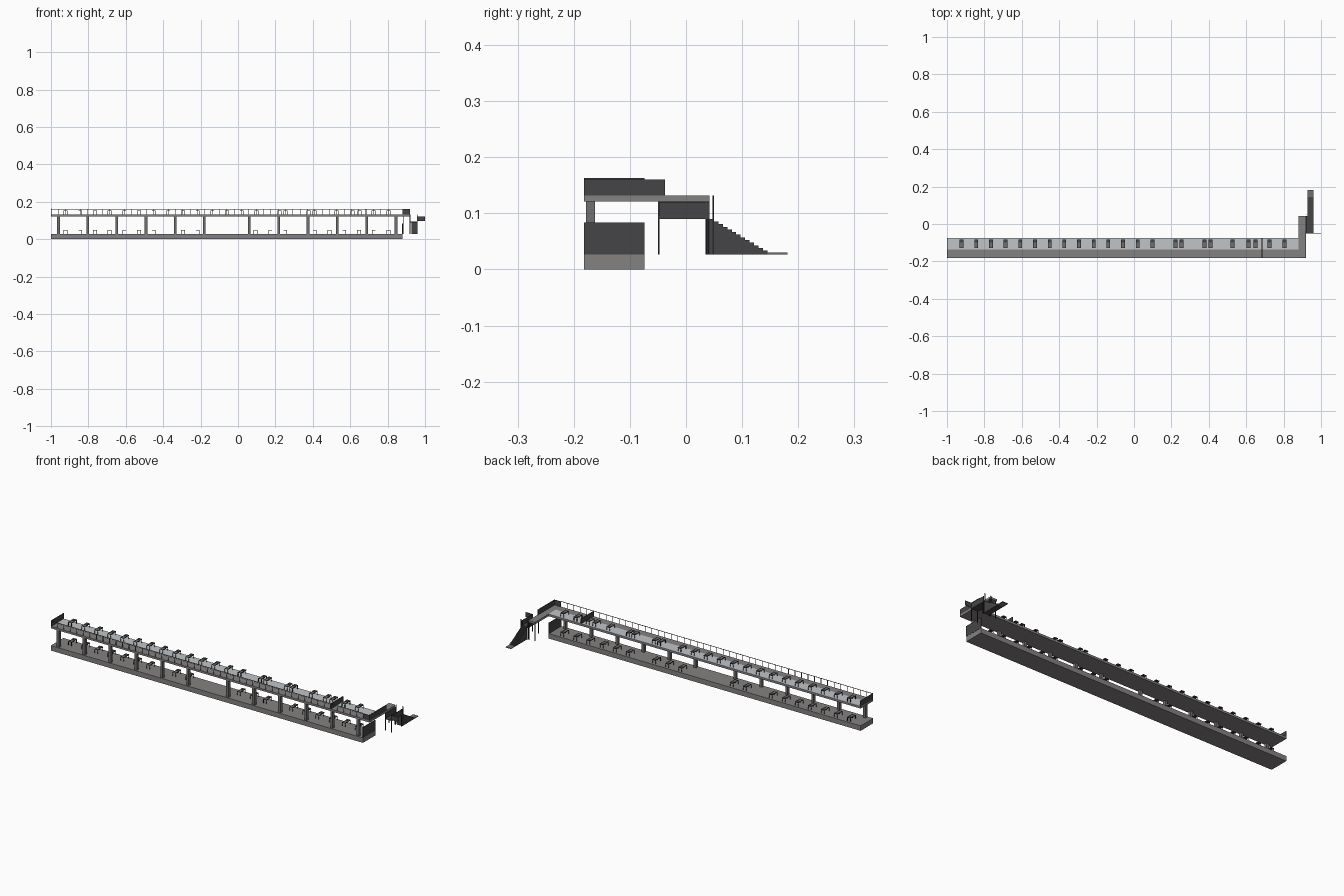
import bpy, bmesh

if "Cube" in bpy.data.objects:
    bpy.data.objects.remove(bpy.data.objects["Cube"])


def material(name, r, g, b):
    m = bpy.data.materials.new(name)
    m.diffuse_color = (r, g, b, 1)
    m.use_nodes = True
    m.node_tree.nodes["Principled BSDF"].inputs["Base Color"].default_value = m.diffuse_color
    return m


CONCRETE = material("warm grey concrete", 0.235, 0.22, 0.22)
STEEL = material("mid grey steel", 0.16, 0.16, 0.165)
DARK = material("charcoal panel", 0.06, 0.06, 0.065)
LIGHT = material("pale grey floor", 0.53, 0.56, 0.58)
BLACK = material("black metal", 0.02, 0.02, 0.022)


def build(name, boxes, mat):
    """One object from boxes given as (x0, x1, y0, y1, z0, z1)."""
    bm = bmesh.new()
    for x0, x1, y0, y1, z0, z1 in boxes:
        vs = bmesh.ops.create_cube(bm, size=1)["verts"]
        for v in vs:
            v.co.x = (x0 + x1) / 2 + v.co.x * (x1 - x0)
            v.co.y = (y0 + y1) / 2 + v.co.y * (y1 - y0)
            v.co.z = (z0 + z1) / 2 + v.co.z * (z1 - z0)
    me = bpy.data.meshes.new(name)
    bm.to_mesh(me)
    bm.free()
    me.materials.append(mat)
    ob = bpy.data.objects.new(name, me)
    bpy.context.collection.objects.link(ob)
    return ob


FRONT, BACK = -0.182, -0.074
GROUND, UNDER, DECK, RAIL = 0.027, 0.121, 0.132, 0.162

# Floors
build("ground_slab", [(-1, 0.88, FRONT, BACK, 0, GROUND)], CONCRETE)
build("upper_deck", [(-1, 0.88, FRONT, BACK, UNDER, DECK)], CONCRETE)
build("walkway", [(0.88, 0.92, FRONT, 0.042, UNDER, DECK)], CONCRETE)
build("pale_bay_floor", [(-1, 0.88, -0.137, BACK, DECK, DECK + 0.001)], LIGHT)

# Columns along the front, with the wider middle bay
column_x = [-0.96 + 0.156 * i for i in range(6)] + [0.06 + 0.157 * i for i in range(6)]
build("columns", [(x - 0.007, x + 0.007, -0.178, -0.162, GROUND, UNDER)
                  for x in column_x], STEEL)

# End walls and the divider on the upper deck
build("end_panels", [
    (0.877, 0.881, FRONT, BACK, GROUND, 0.084),
    (-1, -0.997, FRONT, BACK, DECK, 0.163),
    (0.682, 0.686, FRONT, BACK, DECK, 0.16),
    (0.917, 0.92, FRONT, -0.037, DECK, 0.16),
    (0.88, 0.92, FRONT, FRONT + 0.003, DECK, 0.16),
], DARK)

# Front railing
rail = [(-1, 0.88, FRONT, FRONT + 0.002, z - 0.0012, z + 0.0012) for z in (RAIL - 0.001,)]
rail += [(-1 + 0.0392 * i - 0.001, -1 + 0.0392 * i + 0.001, FRONT, FRONT + 0.002, DECK, RAIL)
         for i in range(1, 48)]
build("front_railing", rail, STEEL)

# Tables on both floors
upper_x = [-0.922 + 0.0785 * i for i in range(14)] + [
    0.222, 0.254, 0.377, 0.409, 0.527, 0.612, 0.65, 0.725, 0.805]
lower_x = [-0.922 + 0.0785 * i for i in (0, 1, 2, 3, 4, 5, 6, 8, 9)] + [
    0.094 + 0.079 * i for i in (0, 1, 2, 4, 5, 6, 7, 8, 9)]
tops, frames, trays = [], [], []
for xs, z in ((upper_x, DECK), (lower_x, GROUND)):
    for x in xs:
        tops.append((x - 0.01, x + 0.01, -0.1, -0.083, z + 0.018, z + 0.022))
        trays.append((x - 0.008, x + 0.008, -0.127, -0.1, z + 0.018, z + 0.02))
        for s in (-1, 1):
            cx = x + s * 0.009
            frames.append((cx - 0.001, cx + 0.001, -0.129, -0.1, z + 0.018, z + 0.021))
            for y in (-0.128, -0.085):
                frames.append((cx - 0.001, cx + 0.001, y - 0.001, y + 0.001, z, z + 0.019))
build("table_tops", tops, DARK)
build("table_trays", trays, STEEL)
build("table_frames", frames, BLACK)

# Staircase: solid steps falling towards the back
N, Y0, Y1, TOP = 13, 0.042, 0.145, 0.09
run, rise = (Y1 - Y0) / N, (TOP - 0.029) / N
build("stair_steps", [(0.927, 0.96, Y0 + run * i, Y0 + run * (i + 1), 0.027, TOP - rise * i)
                      for i in range(N)], DARK)
build("stair_foot", [(0.927, 0.96, Y1, 0.181, 0.027, 0.03)], STEEL)

# Landing between walkway and stairs, with side panels
build("landing", [(0.92, 0.96, -0.05, Y0, 0.09, 0.094)], DARK)
build("landing_panels", [
    (0.958, 0.961, -0.05, Y0, 0.09, 0.12),
    (0.92, 0.923, -0.05, Y0, 0.09, 0.121),
    (0.96, 1.0, -0.05, -0.047, 0.096, 0.121),
], DARK)

# Posts under the landing and the walkway
posts = [(x - 0.0015, x + 0.0015, y - 0.0015, y + 0.0015, GROUND, UNDER)
         for x in (0.922, 0.959) for y in (-0.0485, 0.036, 0.0405)]
posts += [(x - 0.0015, x + 0.0015, 0.047, 0.05, GROUND, DECK) for x in (0.922, 0.959)]
posts += [(x - 0.0015, x + 0.0015, 0.036, 0.039, GROUND, UNDER) for x in (0.884, 0.915)]
build("thin_posts", posts, BLACK)
